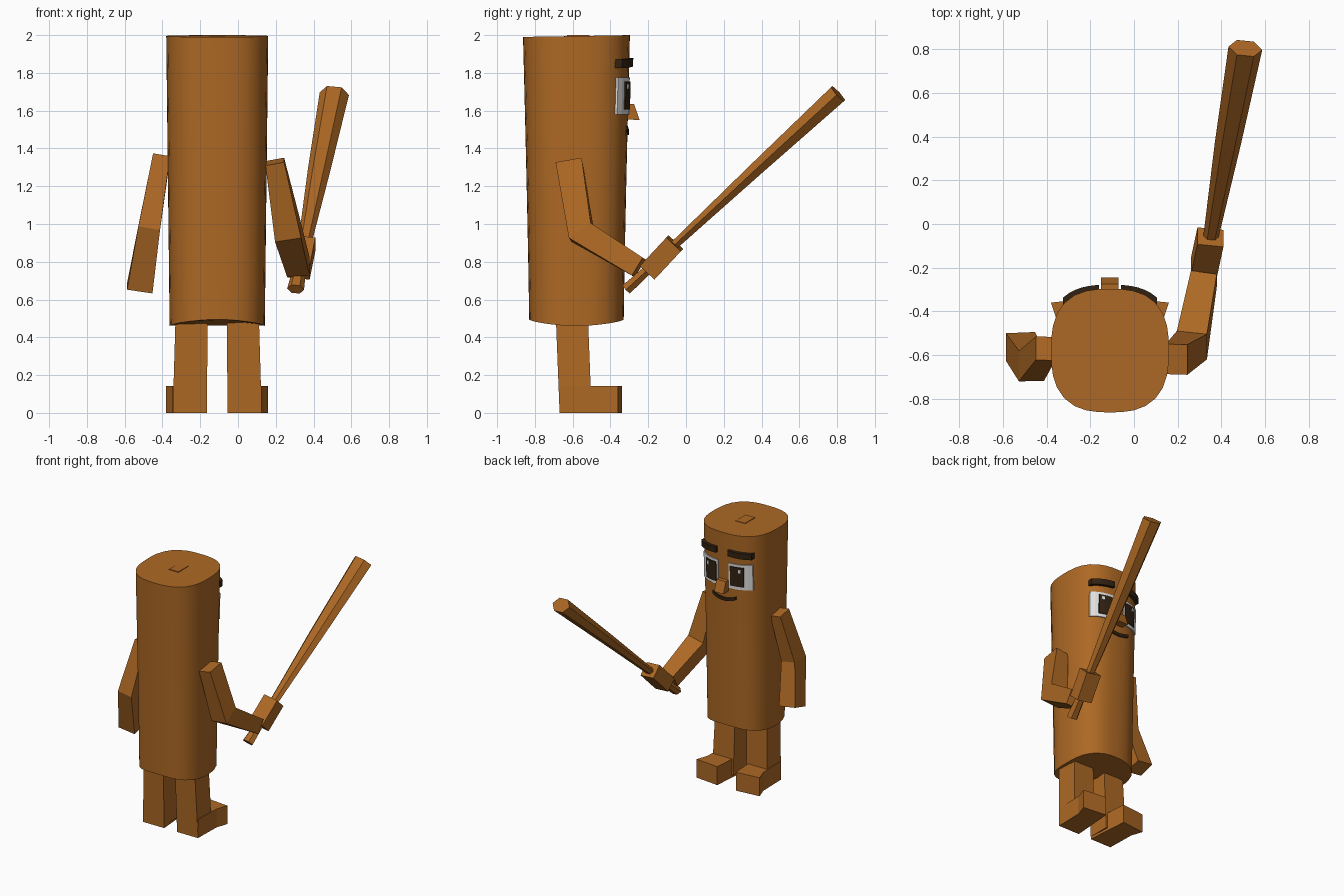
import bpy, bmesh, math
from mathutils import Vector

if "Cube" in bpy.data.objects:
    bpy.data.objects.remove(bpy.data.objects["Cube"])


def material(name, rgb):
    m = bpy.data.materials.new(name)
    m.use_nodes = True
    m.diffuse_color = (*rgb, 1)
    m.node_tree.nodes["Principled BSDF"].inputs["Base Color"].default_value = (*rgb, 1)
    return m


WOOD = material("brown wood", (0.42, 0.14, 0.018))
DARK = material("dark brown", (0.032, 0.016, 0.006))
WHITE = material("eye white", (0.75, 0.75, 0.75))

CX, CY, POWER = -0.11, -0.58, 2.7     # body axis and roundness of its section


def loft(name, rings, mat, smooth=False):
    """Skin a list of equal-length point rings and cap both ends."""
    bm = bmesh.new()
    rows = [[bm.verts.new(p) for p in ring] for ring in rings]
    n = len(rows[0])
    for a, b in zip(rows, rows[1:]):
        for i in range(n):
            j = (i + 1) % n
            bm.faces.new((a[i], a[j], b[j], b[i]))
    bm.faces.new(rows[0])
    bm.faces.new(rows[-1])
    bmesh.ops.recalc_face_normals(bm, faces=bm.faces)
    mesh = bpy.data.meshes.new(name)
    bm.to_mesh(mesh)
    bm.free()
    mesh.materials.append(mat)
    ob = bpy.data.objects.new(name, mesh)
    bpy.context.collection.objects.link(ob)
    if smooth:
        bpy.ops.object.select_all(action="DESELECT")
        ob.select_set(True)
        bpy.context.view_layer.objects.active = ob
        bpy.ops.object.shade_smooth_by_angle(angle=math.radians(30))
    return ob


def limb(name, path, sizes, sides=4):
    """Sweep a box or polygon section along a path, width kept near x."""
    pts = [Vector(p) for p in path]
    rings = []
    for i, (p, (w, h)) in enumerate(zip(pts, sizes)):
        d = Vector()
        if i > 0:
            d += (p - pts[i - 1]).normalized()
        if i < len(pts) - 1:
            d += (pts[i + 1] - p).normalized()
        d.normalize()
        u = Vector((1, 0, 0))
        u = (u - d * u.dot(d)).normalized()
        v = d.cross(u)
        if sides == 4:
            offs = [(-w, -h), (w, -h), (w, h), (-w, h)]
        else:
            offs = [(w * math.cos(math.tau * k / sides), h * math.sin(math.tau * k / sides))
                    for k in range(sides)]
        rings.append([p + u * a + v * b for a, b in offs])
    return loft(name, rings, WOOD)


def radii(z):
    t = max(0, min(1, (z - 0.47) / 1.53))
    return 0.252 + 0.018 * t, 0.25 + 0.033 * t ** 1.2


def front_y(dx, z, off):
    a, b = radii(z)
    return CY + (b + off) * max(0, 1 - (abs(dx) / (a + off)) ** POWER) ** (1 / POWER)


def wrapped(name, x0, x1, z0, z1, depth, mat, bend=0, tilt=0, cols=6):
    """Slab that hugs the face of the body; x is measured from the body axis."""
    rings = []
    for i in range(cols + 1):
        t = i / cols
        x = x0 + (x1 - x0) * t
        dz = bend * (2 * t - 1) ** 2 + tilt * t
        rings.append([(CX + x, front_y(x, z, off), z + dz)
                      for z, off in ((z0, -0.02), (z0, depth), (z1, depth), (z1, -0.02))])
    return loft(name, rings, mat)


# Log body, with a slightly arched lower rim
SIDES = 32
body = []
for k in range(7):
    t = k / 6
    ring = []
    for i in range(SIDES):
        c, s = math.cos(math.tau * i / SIDES), math.sin(math.tau * i / SIDES)
        z = 0.46 + 1.535 * t + (1 - t) * 0.035 * s * s + t * 0.005 * s
        a, b = radii(z)
        r = (abs(c) ** POWER + abs(s) ** POWER) ** (-1 / POWER)
        ring.append((CX + a * r * c, CY + b * r * s, z))
    body.append(ring)
loft("log_body", body, WOOD, smooth=True)

# Small core mark on the top
loft("top_core", [[(CX + x * 0.04, CY + 0.01 + y * 0.06, z)
                   for x, y in ((-1, -1), (1, -1), (1, 1), (-1, 1))]
                  for z in (1.985, 2.0)], WOOD)

# Legs, feet, eyes and brows on both sides
for side, s in (("left", 1), ("right", -1)):
    loft(side + "_leg", [[(CX + s * x, y, z) for x, y in
                          ((x0, y0), (x1, y0), (x1, y1), (x0, y1))]
                         for x0, x1, y0, y1, z in ((0.055, 0.235, -0.67, -0.5, 0.02),
                                                   (0.05, 0.22, -0.69, -0.52, 0.53))], WOOD)
    foot = ((0.055, -0.67), (0.235, -0.67), (0.24, -0.45), (0.27, -0.36), (0.08, -0.34))
    loft(side + "_foot", [[(CX + s * x, y, z) for x, y in foot] for z in (0, 0.143)], WOOD)
    wrapped(side + "_eye", s * 0.045, s * 0.21, 1.58, 1.775, 0.006, WHITE)
    wrapped(side + "_pupil", s * 0.06, s * 0.16, 1.605, 1.755, 0.012, DARK)
    wrapped(side + "_eye_glint", s * 0.125, s * 0.145, 1.715, 1.74, 0.016, WHITE, cols=1)
    wrapped(side + "_brow", s * 0.05, s * 0.215, 1.835, 1.88, 0.022, DARK, tilt=-0.01)

# Mouth and wedge nose
wrapped("mouth", -0.1, 0.1, 1.47, 1.495, 0.008, DARK, bend=0.025, cols=8)
loft("nose", [[(CX + x, y, z) for y, z in
               ((-0.33, 1.635), (-0.275, 1.635), (-0.245, 1.55), (-0.33, 1.555))]
              for x in (-0.04, 0.04)], WOOD)

# Arms: one bent forward, one hanging
limb("left_arm", [(0.195, -0.62, 1.33), (0.265, -0.555, 0.955), (0.32, -0.25, 0.77)],
     [(0.05, 0.07), (0.07, 0.07), (0.06, 0.055)])
limb("right_arm", [(-0.405, -0.57, 1.355), (-0.47, -0.65, 0.98), (-0.52, -0.56, 0.66)],
     [(0.045, 0.055), (0.058, 0.07), (0.068, 0.065)])

# Fist and tapered bat
limb("left_fist", [(0.32, -0.2, 0.748), (0.35, -0.06, 0.898)], [(0.06, 0.053), (0.06, 0.053)])
limb("bat", [(0.305, -0.315, 0.655), (0.325, -0.2, 0.76), (0.352, -0.06, 0.89),
             (0.43, 0.37, 1.29), (0.51, 0.805, 1.69)],
     [(0.045, 0.033), (0.035, 0.028), (0.035, 0.026), (0.06, 0.042), (0.078, 0.058)], sides=6)
